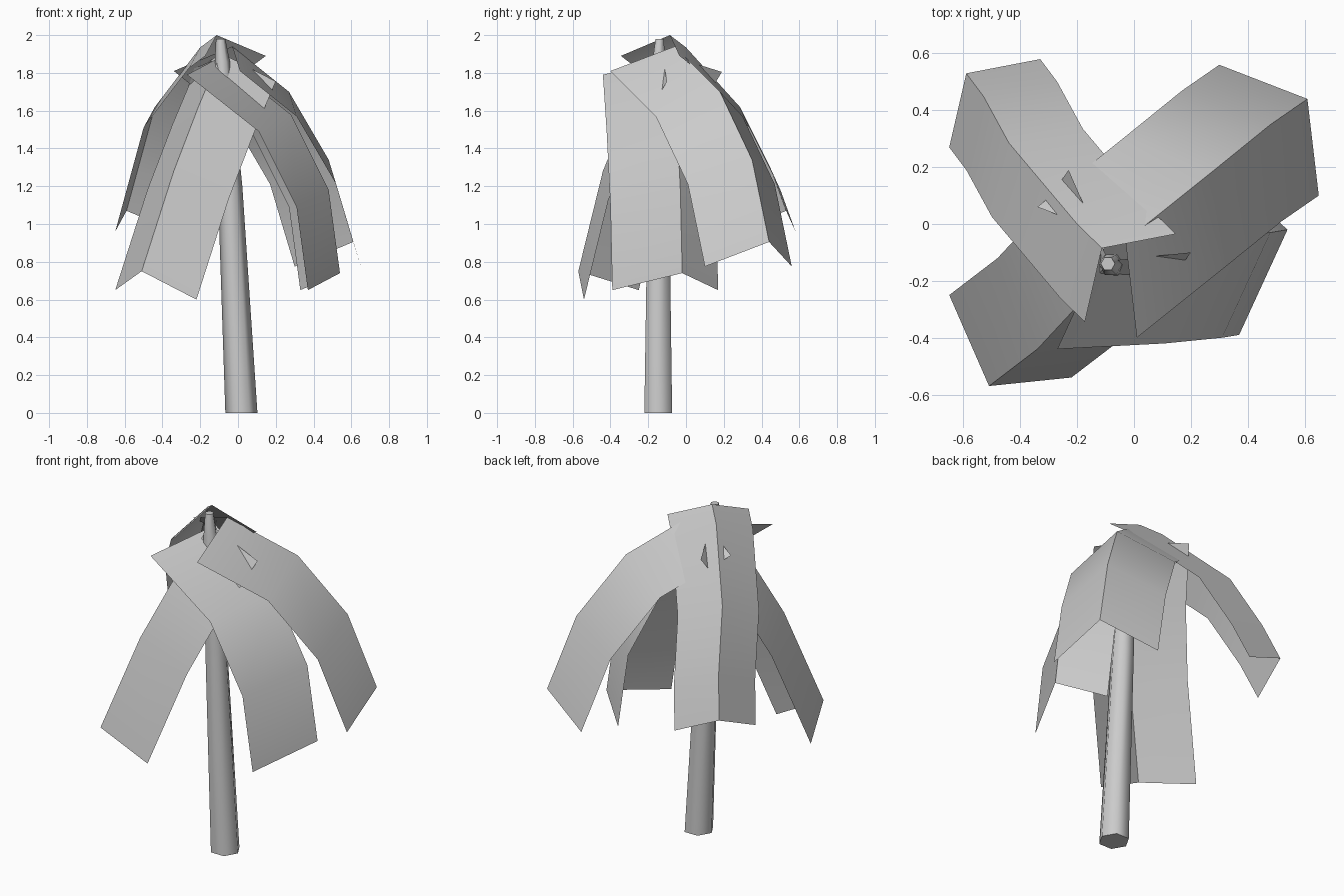
import bpy
from math import cos, sin, pi
from mathutils import Vector

if "Cube" in bpy.data.objects:
    bpy.data.objects.remove(bpy.data.objects["Cube"])


def add_mesh(name, verts, faces, angle):
    mesh = bpy.data.meshes.new(name)
    mesh.from_pydata(verts, [], faces)
    obj = bpy.data.objects.new(name, mesh)
    bpy.context.collection.objects.link(obj)
    bpy.context.view_layer.objects.active = obj
    obj.select_set(True)
    bpy.ops.object.shade_smooth_by_angle(angle=angle)
    obj.select_set(False)


def strips(rows, count, closed):
    """Quads joining consecutive rows of vertices."""
    n = count if closed else count - 1
    return [(r * count + i, r * count + (i + 1) % count,
             (r + 1) * count + (i + 1) % count, (r + 1) * count + i)
            for r in range(rows - 1) for i in range(n)]


def leaf(name, left, right, spine):
    """A roof-shaped leaf: an open V section swept along a drooping spine."""
    verts = []
    for p in map(Vector, spine):
        verts += [p + Vector(left), p, p + Vector(right)]
    add_mesh(name, verts, strips(len(spine), 3, False), 0.7)


# Leaning, tapered six-sided trunk: x, y, z, radius
rings = [(0.018, -0.147, 0, 0.085), (-0.042, -0.146, 1.2, 0.065),
         (-0.083, -0.143, 1.86, 0.04), (-0.092, -0.14, 1.98, 0.025)]
verts = [(x + r * cos(k * pi / 3), y + r * sin(k * pi / 3), z)
         for x, y, z, r in rings for k in range(6)]
faces = strips(len(rings), 6, True) + [tuple(range(5, -1, -1)), tuple(range(18, 24))]
add_mesh("trunk", verts, faces, 1.1)

# Four drooping leaves: left edge offset, right edge offset, spine
leaf("leaf_back_right", (-0.31, 0.12, -0.13), (0.04, -0.34, -0.13),
     [(-0.03, -0.06, 1.94), (0.27, 0.18, 1.70), (0.48, 0.35, 1.34), (0.61, 0.44, 0.905)])
leaf("leaf_back_left", (0.26, 0.05, -0.11), (-0.06, -0.26, -0.11),
     [(-0.113, -0.085, 2.0), (-0.2, 0.0, 1.935), (-0.44, 0.285, 1.62),
      (-0.53, 0.45, 1.29), (-0.59, 0.53, 1.07)])
leaf("leaf_front_right", (-0.21, 0.19, -0.09), (-0.17, -0.37, -0.09),
     [(-0.10, -0.07, 1.88), (0.28, -0.05, 1.58), (0.48, -0.03, 1.18), (0.54, -0.02, 0.74)])
leaf("leaf_front_left", (-0.14, 0.32, -0.10), (0.29, 0.03, -0.15),
     [(-0.09, -0.13, 1.905), (-0.21, -0.30, 1.62), (-0.34, -0.44, 1.28), (-0.51, -0.57, 0.75)])
